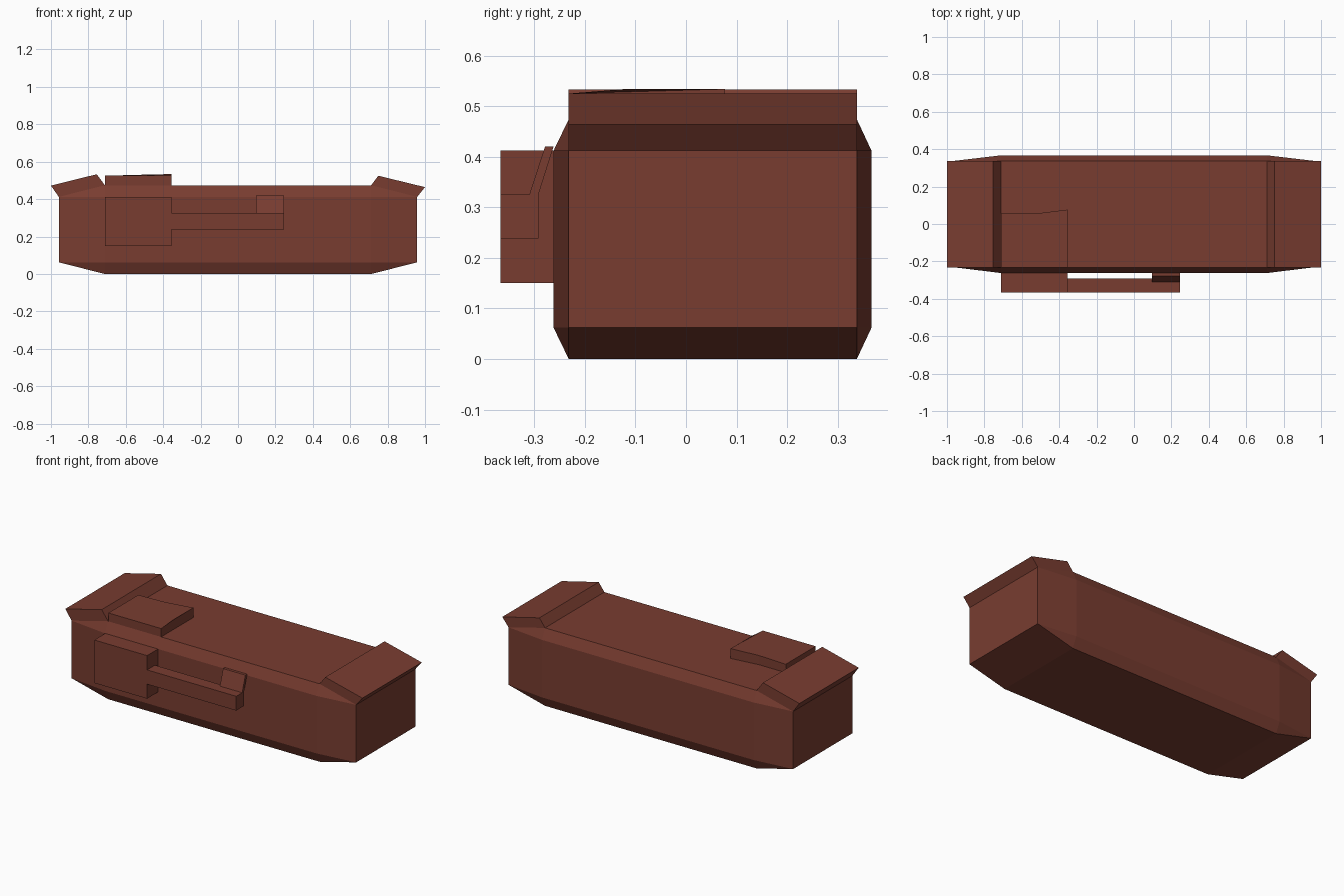
import bpy, bmesh

if "Cube" in bpy.data.objects:
    bpy.data.objects.remove(bpy.data.objects["Cube"])

mat = bpy.data.materials.new("rust_red")
mat.diffuse_color = (0.19, 0.046, 0.03, 1)
mat.use_nodes = True
mat.node_tree.nodes["Principled BSDF"].inputs["Base Color"].default_value = mat.diffuse_color


def finish(name, bm):
    bmesh.ops.recalc_face_normals(bm, faces=bm.faces)
    mesh = bpy.data.meshes.new(name)
    bm.to_mesh(mesh)
    bm.free()
    mesh.materials.append(mat)
    obj = bpy.data.objects.new(name, mesh)
    bpy.context.collection.objects.link(obj)
    return obj


def prism(name, bottom, top):
    """Solid between two matching outlines."""
    bm = bmesh.new()
    a = [bm.verts.new(p) for p in bottom]
    b = [bm.verts.new(p) for p in top]
    bm.faces.new(a)
    bm.faces.new(b)
    n = len(a)
    for i in range(n):
        j = (i + 1) % n
        bm.faces.new((a[i], a[j], b[j], b[i]))
    return finish(name, bm)


def box(name, x, y, z):
    rect = [(x[0], y[0]), (x[1], y[0]), (x[1], y[1]), (x[0], y[1])]
    return prism(name, [(*p, z[0]) for p in rect], [(*p, z[1]) for p in rect])


# Main body: inset rectangles on all six sides, joined by chamfers
Y0, Y1 = -0.232, 0.338
bm = bmesh.new()
for s in (-1, 1):
    for y, y_out in ((Y0, -0.262), (Y1, 0.367)):
        for z, z_out in ((0.062, 0.002), (0.412, 0.474)):
            bm.verts.new((s * 0.958, y, z))
            bm.verts.new((s * 0.712, y_out, z))
            bm.verts.new((s * 0.712, y, z_out if z > 0.1 else 0))
bmesh.ops.convex_hull(bm, input=bm.verts)
bmesh.ops.dissolve_limit(bm, angle_limit=0.01, verts=bm.verts, edges=bm.edges)
finish("body", bm)

# Raised wedges at both ends
wedges = {
    "left_end_wedge": [(-0.958, 0.412), (-0.712, 0.474), (-0.755, 0.533), (-1.0, 0.472)],
    "right_end_wedge": [(0.958, 0.412), (0.712, 0.474), (0.75, 0.525), (1.0, 0.464)],
}
for name, prof in wedges.items():
    prism(name, [(x, Y0, z) for x, z in prof], [(x, Y1, z) for x, z in prof])

# Pad on the top, with a bent back edge
pad = [(-0.71, Y0, 0.525), (-0.355, Y0, 0.525), (-0.355, -0.12, 0.534),
       (-0.355, 0.077, 0.534), (-0.53, 0.055, 0.53), (-0.71, 0.055, 0.525)]
prism("top_pad", [(x, y, 0.47) for x, y, z in pad], pad)

# Bracket on the front: mounting block, arm and leaning clip
box("mount_block", (-0.71, -0.355), (-0.367, -0.26), (0.15, 0.412))
box("arm", (-0.355, 0.245), (-0.367, -0.292), (0.238, 0.325))
clip = [(-0.31, 0.325), (-0.292, 0.325), (-0.262, 0.42), (-0.279, 0.42)]
prism("clip", [(0.095, y, z) for y, z in clip], [(0.245, y, z) for y, z in clip])
